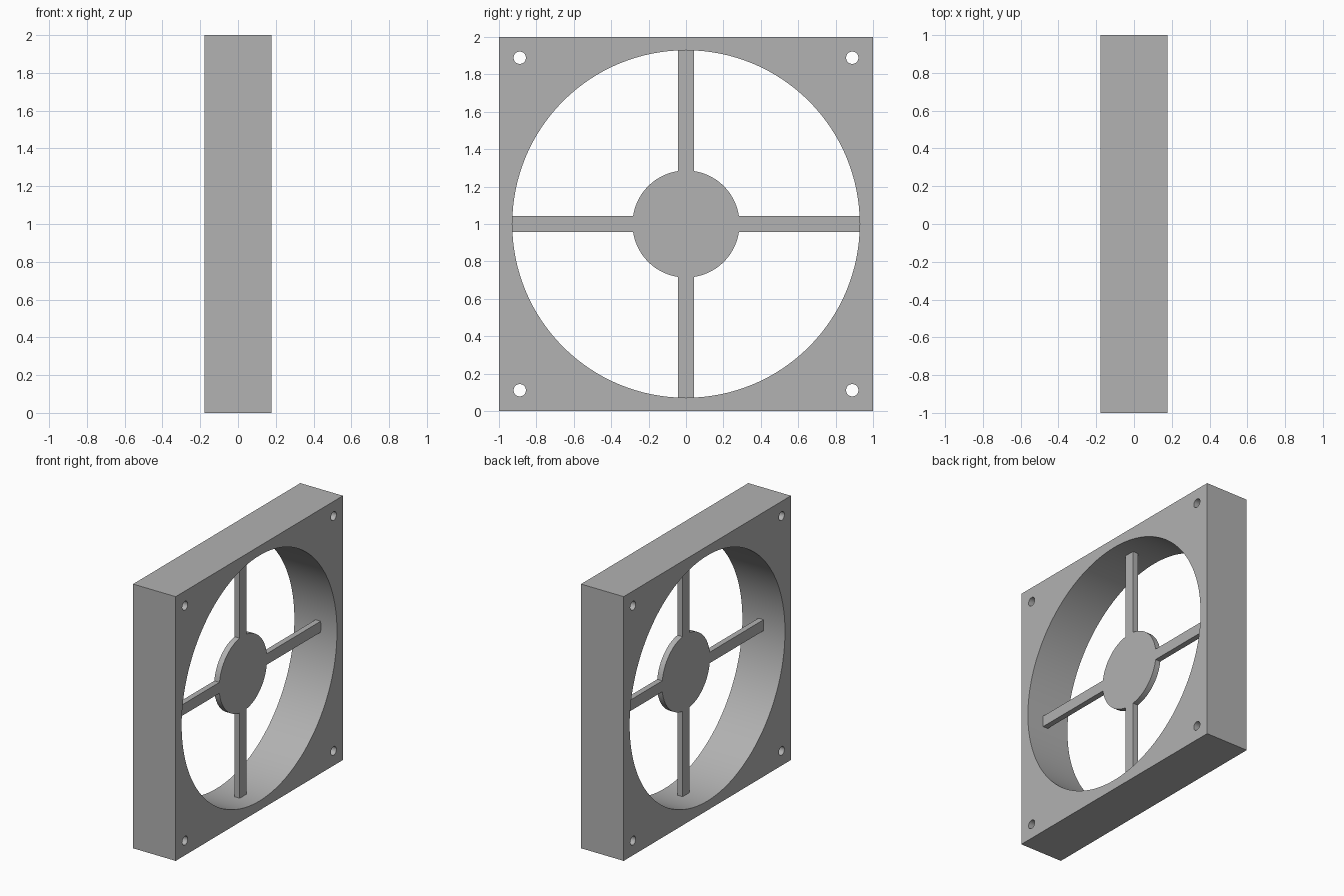
import bpy, bmesh, math
from mathutils import Matrix, Vector

cube = bpy.data.objects.get("Cube")
if cube:
    bpy.data.objects.remove(cube, do_unlink=True)

DEPTH = 0.357       # frame thickness along x
BORE = 0.929        # radius of the main opening
HUB = 0.286         # hub radius
SPOKE = 0.0415      # half width of a spoke
PLATE = 0.043       # hub and spoke thickness
HOLE_AT = 0.889     # screw hole offset from the centre
HOLE = 0.033        # screw hole radius
MID = Vector((0, 0, 1))

grey = bpy.data.materials.new("plain grey")
grey.use_nodes = True
colour = (0.445, 0.445, 0.445, 1)
grey.diffuse_color = colour
grey.node_tree.nodes["Principled BSDF"].inputs["Base Color"].default_value = colour


def make_object(name, bm):
    bmesh.ops.recalc_face_normals(bm, faces=bm.faces)
    mesh = bpy.data.meshes.new(name)
    bm.to_mesh(mesh)
    bm.free()
    obj = bpy.data.objects.new(name, mesh)
    bpy.context.collection.objects.link(obj)
    mesh.materials.append(grey)
    return obj


def smooth(obj):
    bpy.ops.object.select_all(action="DESELECT")
    obj.select_set(True)
    bpy.context.view_layer.objects.active = obj
    bpy.ops.object.shade_smooth_by_angle(angle=math.radians(30))


# Square frame
bm = bmesh.new()
bmesh.ops.create_cube(bm, size=1)
bmesh.ops.scale(bm, vec=(DEPTH, 2, 2), verts=bm.verts)
bmesh.ops.translate(bm, vec=MID, verts=bm.verts)
frame = make_object("frame", bm)

# Cutter for the main opening and the four screw holes
bm = bmesh.new()
openings = [(0, 0, BORE, 128)]
openings += [(y * HOLE_AT, z * HOLE_AT, HOLE, 32) for y in (-1, 1) for z in (-1, 1)]
for y, z, radius, sides in openings:
    place = Matrix.Translation(MID + Vector((0, y, z))) @ Matrix.Rotation(math.pi / 2, 4, "Y")
    bmesh.ops.create_cone(bm, cap_ends=True, segments=sides, radius1=radius,
                          radius2=radius, depth=1, matrix=place)
cutter = make_object("opening_cutter", bm)
cutter.hide_render = True

cut = frame.modifiers.new("openings", "BOOLEAN")
cut.operation = "DIFFERENCE"
cut.solver = "EXACT"
cut.object = cutter
bpy.context.view_layer.objects.active = frame
bpy.ops.object.modifier_apply(modifier=cut.name)
bpy.data.objects.remove(cutter, do_unlink=True)
smooth(frame)

# Hub with four spokes: one outline, repeated per quarter turn, then extruded
bm = bmesh.new()
start = math.asin(SPOKE / HUB)
steps = 24
outline = []
for quarter in range(4):
    turn = Matrix.Rotation(quarter * math.pi / 2, 2)
    points = [(BORE + 0.005, -SPOKE), (BORE + 0.005, SPOKE)]
    for i in range(steps + 1):
        a = start + (math.pi / 2 - 2 * start) * i / steps
        points.append((HUB * math.cos(a), HUB * math.sin(a)))
    outline += [turn @ Vector(p) for p in points]
face = bm.faces.new([bm.verts.new(MID + Vector((0, p.x, p.y))) for p in outline])
extruded = bmesh.ops.extrude_face_region(bm, geom=[face])
moved = [v for v in extruded["geom"] if isinstance(v, bmesh.types.BMVert)]
bmesh.ops.translate(bm, vec=(PLATE, 0, 0), verts=moved)
smooth(make_object("hub_and_spokes", bm))
